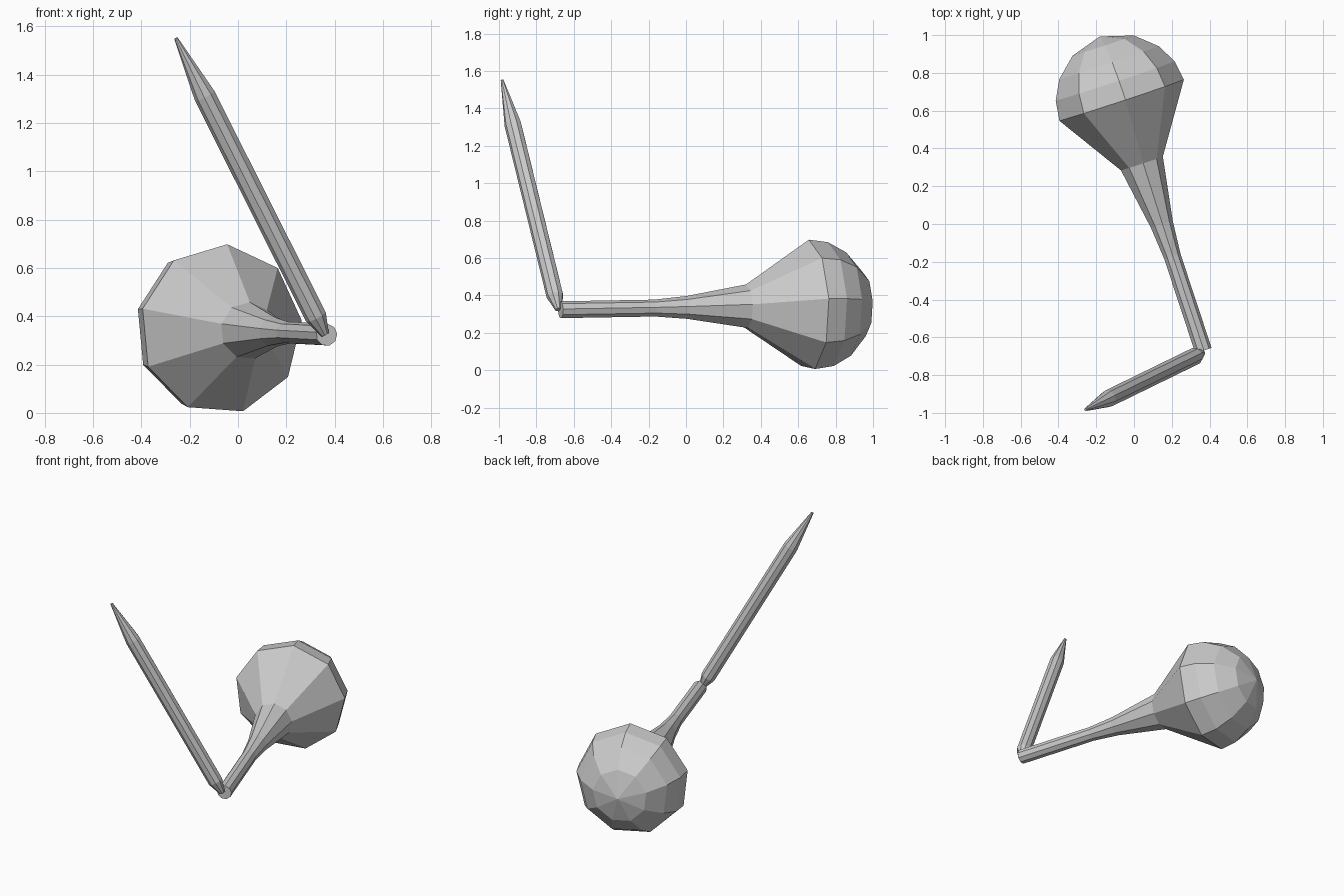
import bpy, bmesh, math
from mathutils import Vector

if "Cube" in bpy.data.objects:
    bpy.data.objects.remove(bpy.data.objects["Cube"])

SIDES = 9


def turned_part(name, start, aim, profile, phase):
    """Low-poly turned solid: profile is (distance along axis, radius)."""
    start = Vector(start)
    axis = (Vector(aim) - start).normalized()
    u = axis.cross(Vector((0, 0, 1))).normalized()
    v = u.cross(axis)
    bm = bmesh.new()
    rings = []
    for dist, radius in profile:
        centre = start + axis * dist
        if radius == 0:
            rings.append([bm.verts.new(centre)])
            continue
        ring = []
        for i in range(SIDES):
            a = math.radians(phase) + math.tau * i / SIDES
            ring.append(bm.verts.new(centre + (u * math.cos(a) + v * math.sin(a)) * radius))
        rings.append(ring)
    for a, b in zip(rings, rings[1:]):
        for i in range(SIDES):
            j = (i + 1) % SIDES
            if len(b) == 1:
                bm.faces.new((a[i], a[j], b[0]))
            else:
                bm.faces.new((a[i], a[j], b[j], b[i]))
    for ring in (rings[0], rings[-1]):
        if len(ring) > 1:
            bm.faces.new(ring)
    bmesh.ops.recalc_face_normals(bm, faces=bm.faces)
    mesh = bpy.data.meshes.new(name)
    bm.to_mesh(mesh)
    bm.free()
    obj = bpy.data.objects.new(name, mesh)
    bpy.context.collection.objects.link(obj)
    return obj


# Bowl with its flared shank, lying down and pointing backwards
BIG = 1.395
turned_part("bowl", (0.367, -0.67, 0.323), (-0.07, 0.655, 0.346),
            [(0, 0.046), (0.525, 0.046), (0.705, 0.062), (1.043, 0.119),
             (BIG, 0.353), (BIG + 0.107, 0.338), (BIG + 0.21, 0.282),
             (BIG + 0.305, 0.174), (BIG + 0.356, 0)], 86)

# Slim stem rising from the shank end, with a tapered mouthpiece
turned_part("stem", (0.36, -0.682, 0.325), (-0.138, -0.925, 1.315),
            [(0, 0.018), (0.085, 0.046), (1.135, 0.046), (1.405, 0.008)], 10)
